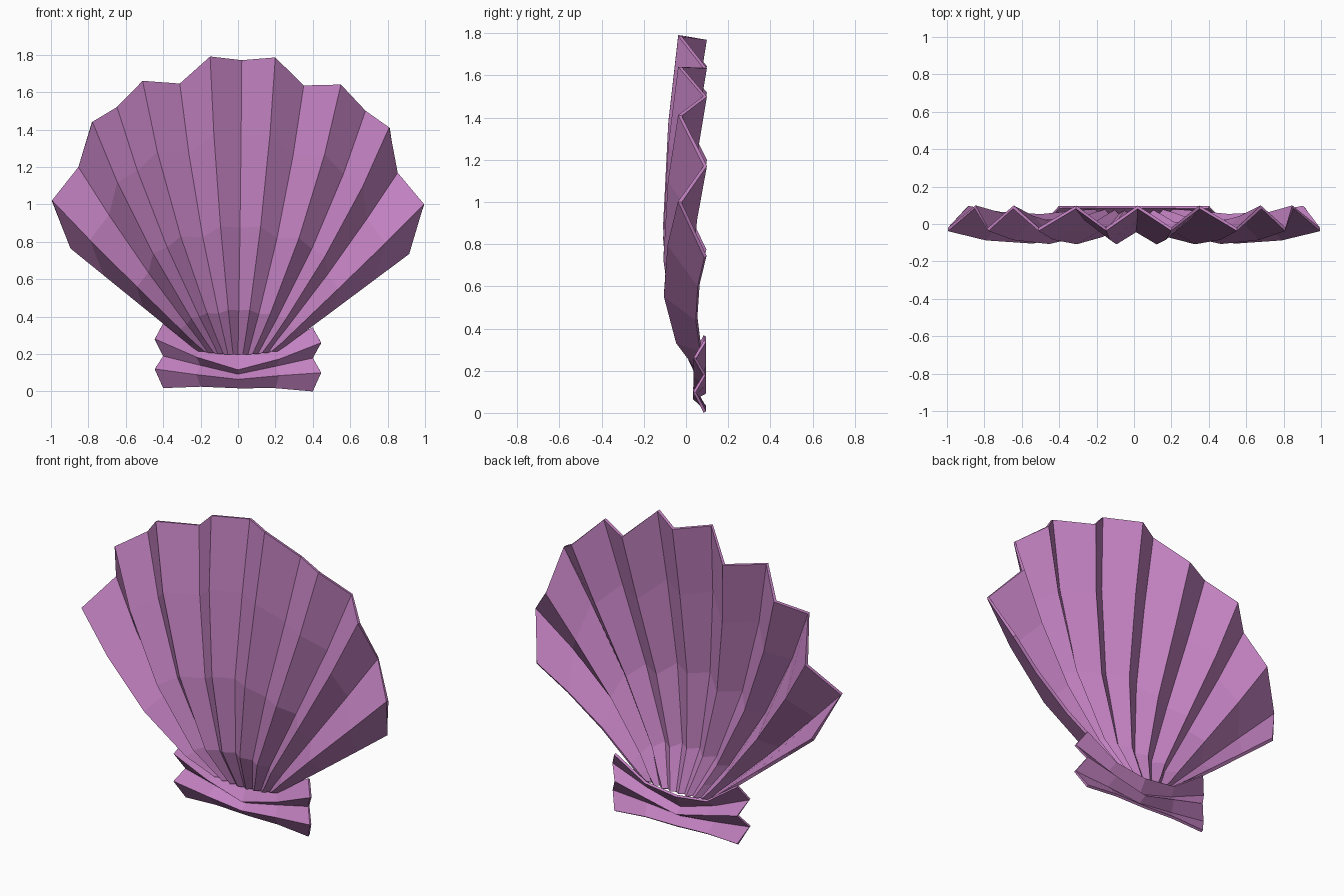
import bpy, bmesh

cube = bpy.data.objects.get("Cube")
if cube:
    bpy.data.objects.remove(cube, do_unlink=True)

mat = bpy.data.materials.new("shell purple")
mat.use_nodes = True
colour = (0.54, 0.22, 0.53, 1)
mat.diffuse_color = colour
mat.node_tree.nodes["Principled BSDF"].inputs["Base Color"].default_value = colour


def pleated_sheet(name, rows, thickness):
    """Skin a grid of point rows and give it an even, flat-faced thickness."""
    bm = bmesh.new()
    grid = [[bm.verts.new(p) for p in row] for row in rows]
    for a, b in zip(grid, grid[1:]):
        for j in range(len(a) - 1):
            bm.faces.new((a[j], a[j + 1], b[j + 1], b[j]))
    bmesh.ops.recalc_face_normals(bm, faces=bm.faces)
    mesh = bpy.data.meshes.new(name)
    bm.to_mesh(mesh)
    bm.free()
    mesh.materials.append(mat)
    obj = bpy.data.objects.new(name, mesh)
    bpy.context.collection.objects.link(obj)
    solid = obj.modifiers.new("thickness", "SOLIDIFY")
    solid.thickness = thickness
    solid.offset = 0
    return obj


def mix(a, b, w):
    return a + (b - a) * w


# Scalloped rim (x, z): even points are grooves, odd points are ridges
rim = [(-0.89, 0.77), (-0.995, 1.02), (-0.85, 1.20), (-0.78, 1.44), (-0.645, 1.52),
       (-0.51, 1.66), (-0.31, 1.645), (-0.15, 1.79), (0.02, 1.77), (0.20, 1.785),
       (0.35, 1.635), (0.55, 1.64), (0.68, 1.50), (0.81, 1.41), (0.85, 1.17),
       (0.995, 1.00), (0.91, 0.74)]

# Depth along each rib from hinge to rim, for central and outermost ribs
steps = [0, 0.06, 0.15, 0.43, 0.74, 1]
ridge_mid = [0.045, 0.00, -0.065, -0.10, -0.075, -0.028]
ridge_side = [0.045, 0.02, -0.03, -0.095, -0.08, -0.03]
groove_mid = [0.065, 0.03, -0.02, -0.035, 0.025, 0.09]
groove_side = [0.075, 0.075, 0.07, 0.05, 0.06, 0.092]

ribs = []
for i, (rx, rz) in enumerate(rim):
    u = (i - 8) / 8
    w = u * u
    sx, sz = 0.21 * u, 0.20 + 0.02 * w
    bulge = max(0, 0.55 * (rz - 0.95))
    mid, side = (ridge_mid, ridge_side) if i % 2 else (groove_mid, groove_side)
    rib = []
    for t, ym, ys in zip(steps, mid, side):
        fx = t + bulge * t * (1 - t)
        rib.append((mix(sx, rx, fx), mix(ym, ys, w), mix(sz, rz, t)))
    ribs.append(rib)
pleated_sheet("shell_fan", ribs, 0.018)

# Folded hinge strip: each row is (half width, depth, z at left end, quarter, middle, quarter, right end)
folds = [(0.40, 0.090, 0.022, 0.030, 0.022, 0.022, 0.004),
         (0.445, 0.040, 0.120, 0.090, 0.065, 0.085, 0.100),
         (0.40, 0.088, 0.190, 0.140, 0.092, 0.135, 0.180),
         (0.445, 0.042, 0.280, 0.185, 0.118, 0.175, 0.260),
         (0.40, 0.090, 0.365, 0.225, 0.200, 0.225, 0.340)]
rows = []
for half, y, *heights in folds:
    rows.append([(half * k, y, z) for k, z in zip((-1, -0.5, 0, 0.5, 1), heights)])
pleated_sheet("hinge_strip", rows, 0.014)
